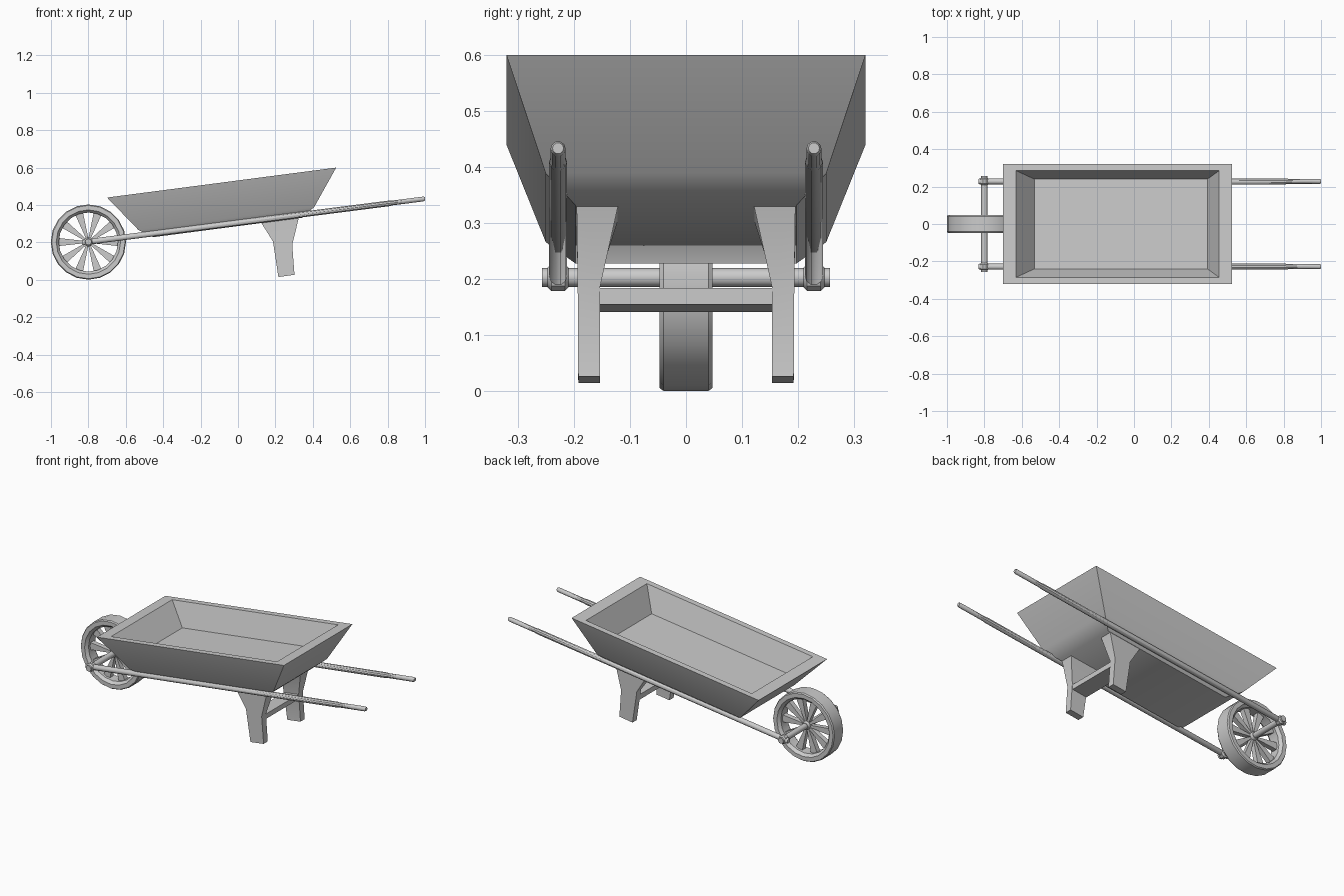
import bpy, bmesh, math
from mathutils import Vector

if "Cube" in bpy.data.objects:
    bpy.data.objects.remove(bpy.data.objects["Cube"])

def finish(bm, name, angle=35):
    bmesh.ops.recalc_face_normals(bm, faces=bm.faces[:])
    me = bpy.data.meshes.new(name)
    bm.to_mesh(me)
    bm.free()
    ob = bpy.data.objects.new(name, me)
    bpy.context.collection.objects.link(ob)
    bpy.ops.object.select_all(action='DESELECT')
    ob.select_set(True)
    bpy.context.view_layer.objects.active = ob
    bpy.ops.object.shade_smooth_by_angle(angle=math.radians(angle))
    return ob

def loft(bm, rings, closed=False):
    """Skin a list of point rings; cap both ends unless closed into a loop."""
    vs = [[bm.verts.new(p) for p in r] for r in rings]
    n = len(vs[0])
    pairs = list(zip(vs, vs[1:])) + ([(vs[-1], vs[0])] if closed else [])
    for a, b in pairs:
        for i in range(n):
            j = (i + 1) % n
            bm.faces.new((a[i], a[j], b[j], b[i]))
    if not closed:
        bm.faces.new(vs[0])
        bm.faces.new(vs[-1])

def ring_xz(r, y, n, cx=-0.8, cz=0.203):
    return [(cx + r * math.cos(2 * math.pi * i / n), y,
             cz + r * math.sin(2 * math.pi * i / n)) for i in range(n)]

# tray: rectangles stacked in a tilted frame (along the slope, height above rim)
left, right = Vector((-0.70, 0, 0.44)), Vector((0.525, 0, 0.60))
mid = (left + right) / 2
along = (right - left).normalized()
up = Vector((-along.z, 0, along.x))
half = (right - left).length / 2

def tray_ring(inset, y, h):
    return [mid + along * (half - inset) * sx + up * h + Vector((0, y * sy, 0))
            for sx, sy in ((1, 1), (-1, 1), (-1, -1), (1, -1))]

bm = bmesh.new()
loft(bm, [tray_ring(0.217, 0.197, -0.242), tray_ring(0.144, 0.25, -0.194),
          tray_ring(0, 0.32, 0), tray_ring(0.07, 0.285, 0),
          tray_ring(0.151, 0.24, -0.135)])
finish(bm, "tray")

# wheel rim
W = Vector((-0.8, 0, 0.202))
bm = bmesh.new()
prof = [(0.196, -0.047), (0.201, -0.04), (0.201, 0.04), (0.196, 0.047),
        (0.172, 0.047), (0.158, 0.03), (0.158, -0.03), (0.172, -0.047)]
loft(bm, [ring_xz(r, y, 20, cz=W.z) for r, y in prof], closed=True)
finish(bm, "wheel_rim")

# spokes: wedges widening towards the rim
bm = bmesh.new()
for k in range(10):
    a = 2 * math.pi * k / 10
    d = Vector((math.cos(a), 0, math.sin(a)))
    s = Vector((-d.z, 0, d.x))
    loft(bm, [[W + d * r + s * w * sw + Vector((0, t * st, 0))
               for sw, st in ((1, 1), (-1, 1), (-1, -1), (1, -1))]
              for r, w, t in ((0.01, 0.005, 0.013), (0.165, 0.022, 0.015))])
finish(bm, "wheel_spokes")

# axle and hub
bm = bmesh.new()
loft(bm, [ring_xz(0.017, y, 12) for y in (-0.257, 0.257)])
finish(bm, "axle")
bm = bmesh.new()
loft(bm, [ring_xz(r, y, 12) for r, y in
          ((0.02, -0.03), (0.024, -0.024), (0.024, 0.024), (0.02, 0.03))])
finish(bm, "wheel_hub")

for side, sy in (("right", -1), ("left", 1)):
    # handle pole with a thinner grip
    bm = bmesh.new()
    loft(bm, [[(x, sy * 0.228 + r * math.cos(2 * math.pi * i / 10),
                0.203 + 0.128 * (x + 0.8) + r * math.sin(2 * math.pi * i / 10))
               for i in range(10)]
              for x, r in ((-0.832, 0.013), (-0.825, 0.016), (0.81, 0.016),
                           (0.825, 0.0135), (0.992, 0.0135), (1.0, 0.01))])
    finish(bm, "handle_" + side)

    # boss where the axle passes through the handle
    bm = bmesh.new()
    loft(bm, [ring_xz(r, sy * 0.228 + y, 10) for r, y in
              ((0.018, -0.019), (0.025, -0.012), (0.025, 0.012), (0.018, 0.019))])
    finish(bm, "axle_boss_" + side)

    # leg: narrow foot flaring up to the tray
    bm = bmesh.new()
    levels = [((0.216, 0.015), (0.302, 0.027), 0.153, 0.192),
              ((0.187, 0.205), (0.290, 0.187), 0.153, 0.193),
              ((0.120, 0.312), (0.327, 0.340), 0.119, 0.195)]
    loft(bm, [[(a[0], sy * yi, a[1]), (b[0], sy * yi, b[1]),
               (b[0], sy * yo, b[1]), (a[0], sy * yo, a[1])]
              for a, b, yi, yo in levels])
    finish(bm, "leg_" + side, 20)

# crossbar between the legs
bm = bmesh.new()
loft(bm, [[(0.195, y, 0.142), (0.288, y, 0.155), (0.288, y, 0.184), (0.195, y, 0.172)]
          for y in (-0.16, 0.16)])
finish(bm, "leg_crossbar")
